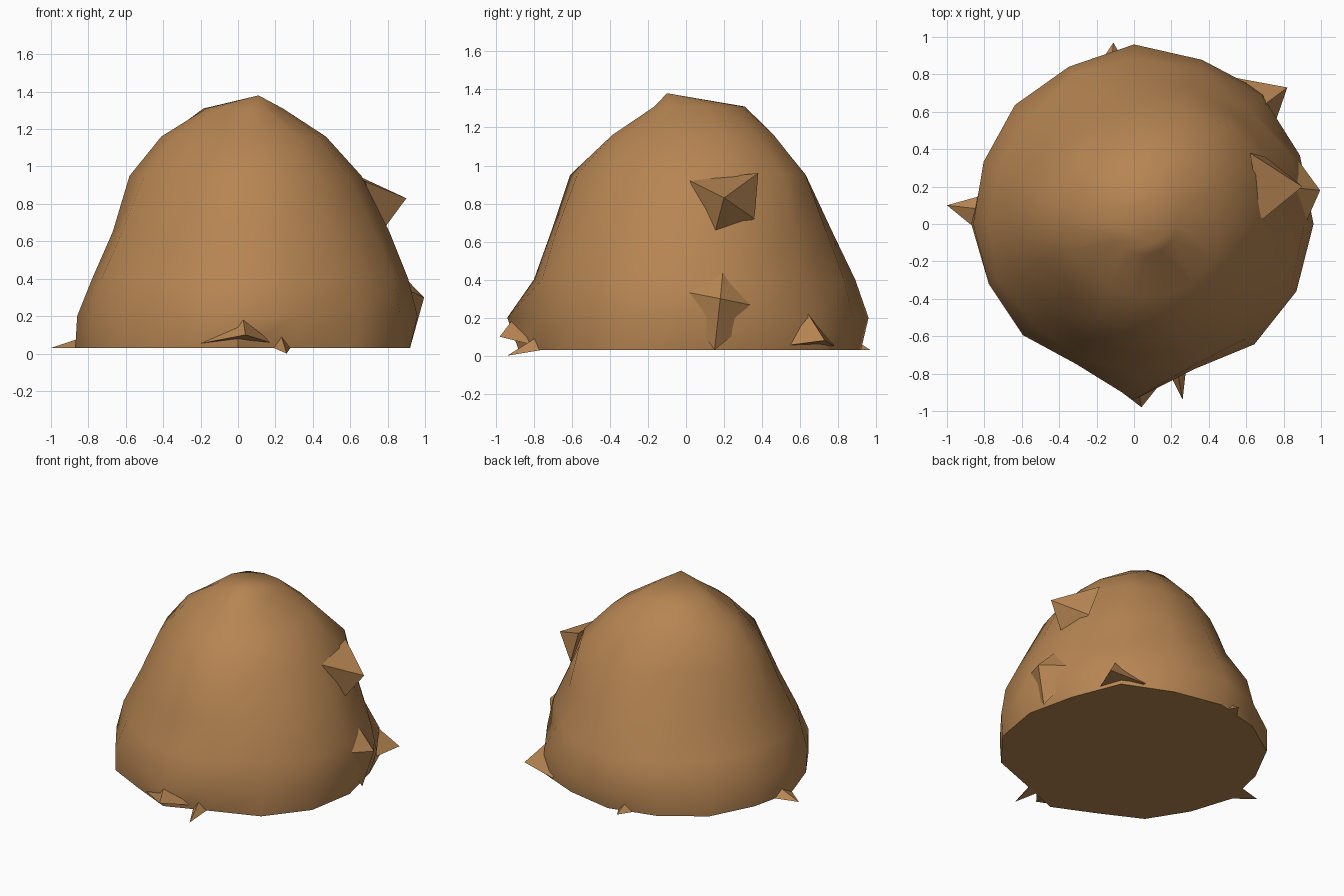
import bpy, bmesh, math
from mathutils import Vector

# One earthy brown for the whole mound
brown = bpy.data.materials.new("earth_brown")
brown.diffuse_color = (0.47, 0.235, 0.085, 1)


def finish(name, bm, angle):
    bmesh.ops.recalc_face_normals(bm, faces=bm.faces)
    me = bpy.data.meshes.new(name)
    bm.to_mesh(me)
    bm.free()
    me.materials.append(brown)
    ob = bpy.data.objects.new(name, me)
    bpy.context.collection.objects.link(ob)
    bpy.ops.object.select_all(action='DESELECT')
    ob.select_set(True)
    bpy.context.view_layer.objects.active = ob
    bpy.ops.object.shade_smooth_by_angle(angle=math.radians(angle))
    return ob


# Mound: height, then radii every 22.5 degrees counter-clockwise from +x
rings = [
    (0.03, (.92, .91, .99, .92, .92, .90, .90, .86, .87, .83, .84, .80, .88, .82, .90, .93)),
    (0.20, (.96, .96, .97, .95, .96, .91, .90, .87, .86, .84, .84, .81, .94, .84, .91, .94)),
    (0.40, (.91, .92, .87, .90, .89, .86, .80, .79, .78, .79, .76, .77, .80, .82, .86, .91)),
    (0.65, (.81, .81, .80, .80, .77, .70, .64, .66, .67, .67, .64, .67, .71, .74, .76, .79)),
    (0.95, (.66, .70, .73, .68, .63, .58, .57, .57, .58, .54, .50, .55, .61, .62, .62, .64)),
    (1.16, (.47, .50, .52, .50, .46, .44, .43, .42, .41, .37, .34, .35, .38, .42, .45, .47)),
    (1.31, (.24, .26, .30, .32, .31, .30, .25, .20, .17, .15, .13, .14, .16, .18, .20, .22)),
]
bm = bmesh.new()
loops = []
for z, radii in rings:
    n = len(radii)
    loops.append([bm.verts.new((r * math.cos(math.tau * i / n),
                                r * math.sin(math.tau * i / n), z))
                  for i, r in enumerate(radii)])
for lo, hi in zip(loops, loops[1:]):
    for i in range(n):
        j = (i + 1) % n
        bm.faces.new((lo[i], lo[j], hi[j], hi[i]))
apex = bm.verts.new((0.11, -0.10, 1.38))
for i in range(n):
    bm.faces.new((loops[-1][i], loops[-1][(i + 1) % n], apex))
bm.faces.new(loops[0][::-1])
finish("mound", bm, 50)


# Pointed lumps and thin slivers sticking out of the surface
def spike(name, tip, *base):
    bm = bmesh.new()
    t = bm.verts.new(tip)
    b = [bm.verts.new(p) for p in base]
    for i in range(len(b)):
        bm.faces.new((t, b[i], b[(i + 1) % len(b)]))
    bm.faces.new(b[::-1])
    finish(name, bm, 30)


spike("side_hood", (.90, .20, .83), (.68, .02, .92), (.62, .38, .96), (.70, .36, .72), (.76, .15, .64))
spike("right_lump", (.995, .18, .30), (.88, -.08, .35), (.80, .20, .50), (.82, .42, .25), (.92, .15, .03))
spike("front_lump", (.04, -.98, .10), (-.22, -.78, .05), (0, -.78, .36), (.20, -.78, .05))
spike("left_sliver", (-1.0, .10, .03), (-.82, .15, .03), (-.82, .08, .09), (-.84, -.03, .03))
spike("front_sliver", (.26, -.94, .0), (.19, -.80, .03), (.23, -.78, .10), (.28, -.76, .03))
spike("back_sliver", (-.11, .97, .03), (-.17, .88, .03), (-.12, .86, .10), (-.06, .88, .03))
spike("back_right_corner", (.82, .73, .08), (.74, .50, .05), (.62, .58, .32), (.55, .78, .05))
